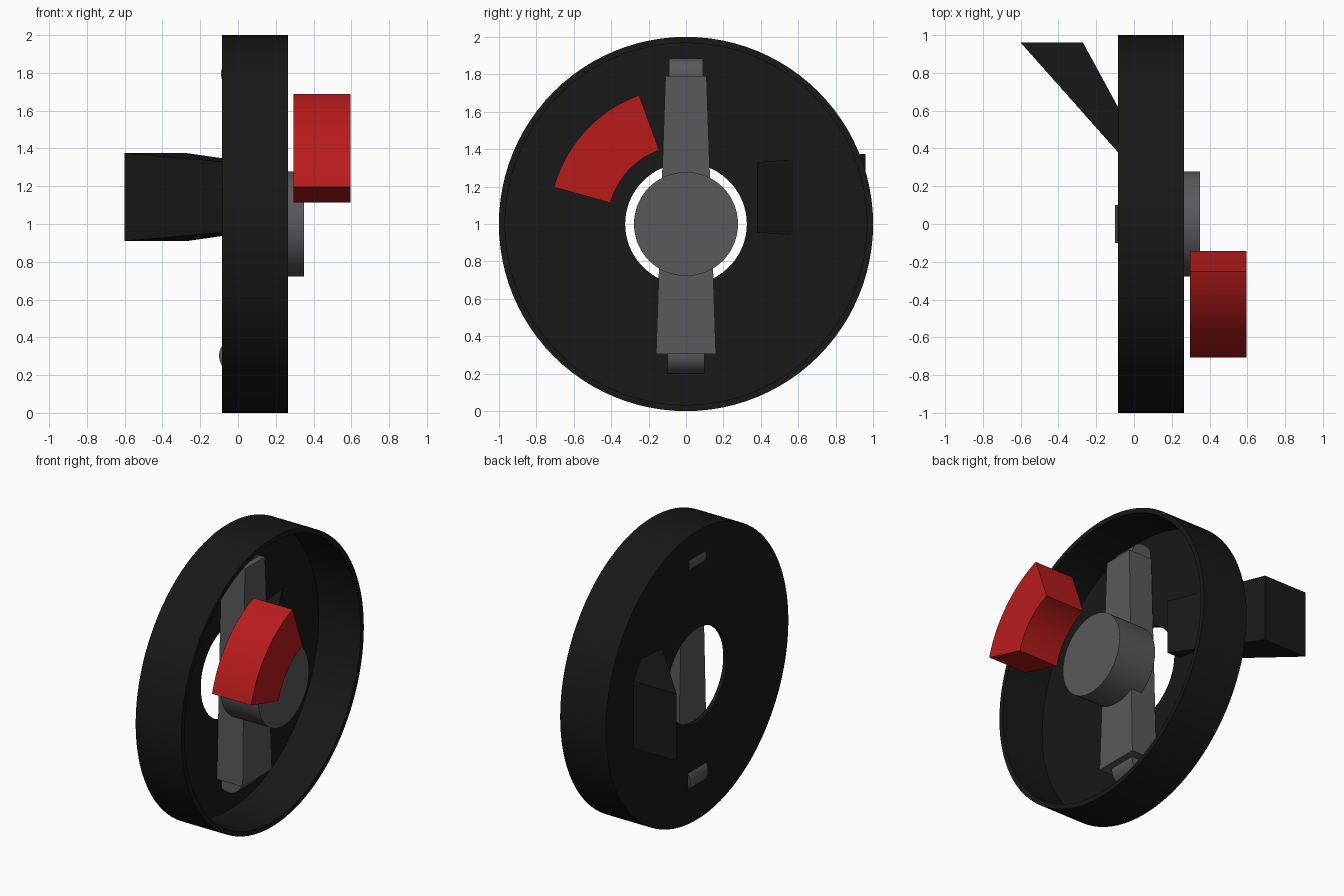
import bpy, bmesh
from math import radians, cos, sin, pi
from mathutils import Matrix

if "Cube" in bpy.data.objects:
    bpy.data.objects.remove(bpy.data.objects["Cube"])


def material(name, rgb):
    m = bpy.data.materials.new(name)
    m.diffuse_color = (*rgb, 1)
    m.use_nodes = True
    m.node_tree.nodes["Principled BSDF"].inputs["Base Color"].default_value = m.diffuse_color
    return m


BLACK = material("black", (0.009, 0.009, 0.009))
GREY = material("dark_grey", (0.1, 0.1, 0.107))
RED = material("red", (0.48, 0.011, 0.011))


def finish(name, bm, mat, smooth=False):
    bmesh.ops.recalc_face_normals(bm, faces=bm.faces)
    me = bpy.data.meshes.new(name)
    bm.to_mesh(me)
    bm.free()
    ob = bpy.data.objects.new(name, me)
    bpy.context.collection.objects.link(ob)
    me.materials.append(mat)
    if smooth:
        bpy.ops.object.select_all(action='DESELECT')
        ob.select_set(True)
        bpy.context.view_layer.objects.active = ob
        bpy.ops.object.shade_smooth_by_angle(angle=radians(30))
    return ob


def loft(name, start, end, mat, smooth=False):
    """Closed solid between two matching outlines."""
    bm = bmesh.new()
    a = [bm.verts.new(p) for p in start]
    b = [bm.verts.new(p) for p in end]
    bm.faces.new(a)
    bm.faces.new(b)
    n = len(a)
    for i in range(n):
        j = (i + 1) % n
        bm.faces.new((a[i], a[j], b[j], b[i]))
    return finish(name, bm, mat, smooth)


def cylinder(name, radius, depth, centre, axis, mat):
    bm = bmesh.new()
    rot = Matrix.Rotation(pi / 2, 4, 'Y' if axis == 'X' else 'X')
    bmesh.ops.create_cone(bm, cap_ends=True, segments=64, radius1=radius,
                          radius2=radius, depth=depth,
                          matrix=Matrix.Translation(centre) @ rot)
    return finish(name, bm, mat, True)


# Dished wheel: (x, radius) section revolved about the x axis
section = [(-0.085, 0.325), (-0.085, 1.0), (0.265, 1.0),
           (0.265, 0.967), (-0.058, 0.967), (-0.058, 0.325)]
bm = bmesh.new()
N = 96
rings = [[bm.verts.new((x, r * cos(2 * pi * k / N), 1 + r * sin(2 * pi * k / N)))
          for x, r in section] for k in range(N)]
for k in range(N):
    p, q = rings[k], rings[(k + 1) % N]
    for i in range(len(section)):
        j = (i + 1) % len(section)
        bm.faces.new((p[i], p[j], q[j], q[i]))
finish("wheel_shell", bm, BLACK, True)


# Tapered spoke bar across the hub, with a round pin at each end
def bar_end(z, half, front):
    return [(-0.05, -half, z), (front, -half, z), (front, half, z), (-0.05, half, z)]


loft("spoke_bar", bar_end(0.305, 0.16, 0.148), bar_end(1.79, 0.11, 0.13), GREY)
cylinder("lower_pin", 0.1, 0.2, (0, 0, 0.302), 'Y', GREY)
cylinder("upper_pin", 0.09, 0.18, (0, 0, 1.795), 'Y', GREY)

# Centre hub
cylinder("hub", 0.278, 0.29, (0.205, 0, 1), 'X', GREY)

# Slanted bracket passing through the back plate
plan = [(-0.6, 0.96, 0.2325), (-0.27, 0.96, 0.2325),
        (0.045, 0.38, 0.1875), (-0.085, 0.38, 0.1875)]
loft("side_bracket", [(x, y, 1.1425 - h) for x, y, h in plan],
     [(x, y, 1.1425 + h) for x, y, h in plan], BLACK)

# Curved red pad: a sector of a ring in front of the wheel
M = 24
angles = [radians(15.6 + (70 - 15.6) * i / M) for i in range(M + 1)]
arc = [(0.733, a) for a in angles] + [(0.42, a) for a in reversed(angles)]
loft("red_pad", [(0.295, -r * cos(a), 1 + r * sin(a)) for r, a in arc],
     [(0.595, -r * cos(a), 1 + r * sin(a)) for r, a in arc], RED, True)
